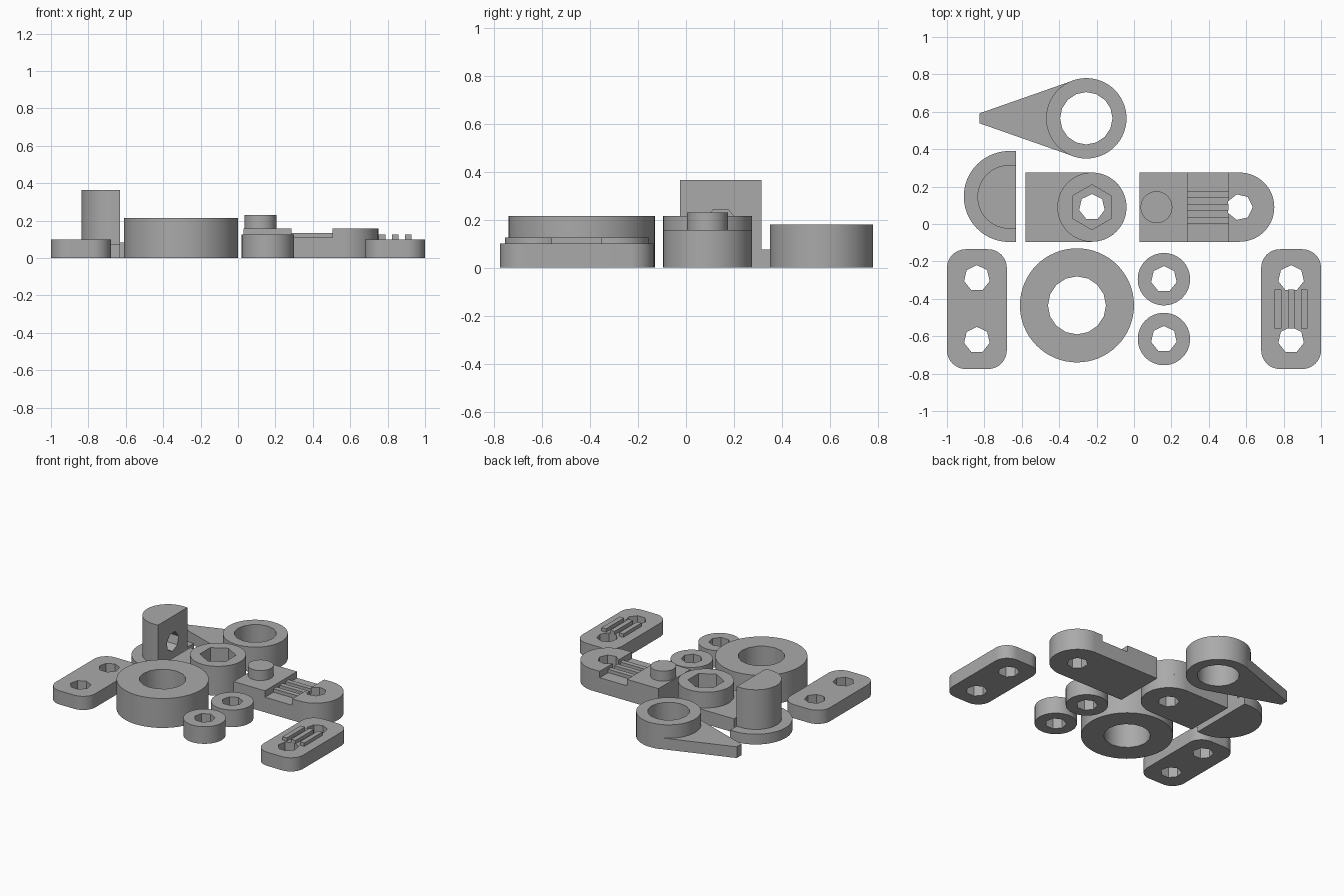
import bpy, bmesh
from math import sin, cos, pi, radians

if "Cube" in bpy.data.objects:
    bpy.data.objects.remove(bpy.data.objects["Cube"])

grey = bpy.data.materials.new("plain_grey")
grey.use_nodes = True
grey.diffuse_color = (0.4, 0.4, 0.4, 1)
grey.node_tree.nodes["Principled BSDF"].inputs["Base Color"].default_value = (0.4, 0.4, 0.4, 1)


# Outline helpers
def arc(x, y, r, start, end, steps):
    angles = [radians(start + (end - start) * i / steps) for i in range(steps + 1)]
    return [(x + r * cos(a), y + r * sin(a)) for a in angles]


def ngon(x, y, r, sides=64, start=90):
    return arc(x, y, r, start, start + 360, sides)[:-1]


def rect(x0, x1, y0, y1):
    return [(x0, y0), (x1, y0), (x1, y1), (x0, y1)]


def rounded_rect(x0, x1, y0, y1, r):
    return (arc(x1 - r, y1 - r, r, 0, 90, 12) + arc(x0 + r, y1 - r, r, 90, 180, 12)
            + arc(x0 + r, y0 + r, r, 180, 270, 12) + arc(x1 - r, y0 + r, r, 270, 360, 12))


def tongue(x_flat, x, y, r):
    """Bar with a flat end and a half-round end."""
    side = 1 if x > x_flat else -1
    a = -90 if side > 0 else 90
    return [(x_flat, y + side * r), (x_flat, y - side * r)] + arc(x, y, r, a, a + 180, 40)


def finish(ob):
    bpy.ops.object.select_all(action='DESELECT')
    ob.select_set(True)
    bpy.context.view_layer.objects.active = ob
    bpy.ops.object.shade_smooth_by_angle(angle=radians(30))


def slab(name, z0, z1, outline, *holes):
    """Extrude an outline, leaving the inner loops open."""
    curve = bpy.data.curves.new(name, 'CURVE')
    curve.dimensions = '2D'
    curve.fill_mode = 'BOTH'
    curve.extrude = (z1 - z0) / 2
    for loop in (outline, *holes):
        spline = curve.splines.new('POLY')
        spline.points.add(len(loop) - 1)
        for point, (x, y) in zip(spline.points, loop):
            point.co = (x, y, 0, 1)
        spline.use_cyclic_u = True
    ob = bpy.data.objects.new(name, curve)
    bpy.context.collection.objects.link(ob)
    ob.location.z = (z0 + z1) / 2
    bpy.ops.object.select_all(action='DESELECT')
    ob.select_set(True)
    bpy.context.view_layer.objects.active = ob
    bpy.ops.object.convert(target='MESH')
    ob = bpy.context.object
    bm = bmesh.new()
    bm.from_mesh(ob.data)
    bmesh.ops.remove_doubles(bm, verts=bm.verts, dist=0.0001)
    bmesh.ops.recalc_face_normals(bm, faces=bm.faces)
    bm.to_mesh(ob.data)
    bm.free()
    ob.data.materials.clear()
    ob.data.materials.append(grey)
    finish(ob)
    return ob


def cut(ob, cutter):
    mod = ob.modifiers.new("cut", 'BOOLEAN')
    mod.operation = 'DIFFERENCE'
    mod.solver = 'EXACT'
    mod.object = cutter
    bpy.context.view_layer.update()
    bpy.context.view_layer.objects.active = ob
    bpy.ops.object.modifier_apply(modifier=mod.name)
    bpy.data.objects.remove(cutter)
    finish(ob)


HOLE = 0.07        # bolt hole radius, seven sided
RIB_STEP = 0.07
RIB_HALF = 0.0175

# Two drilled end plates
for name, x in (("plain_plate", -0.84), ("ribbed_plate", 0.84)):
    slab(name, 0, 0.1, rounded_rect(x - 0.16, x + 0.16, -0.775, -0.135, 0.1),
         ngon(x, -0.29, HOLE, 7), ngon(x, -0.62, HOLE, 7))

# Grip ribs on the plate and in the bar recess
for i in (-1, 0, 1):
    x = 0.84 + i * RIB_STEP
    slab("plate_rib", 0.1, 0.125, rect(x - RIB_HALF, x + RIB_HALF, -0.56, -0.35))
    y = 0.09 + i * RIB_STEP
    slab("bar_rib", 0.11, 0.135, rect(0.285, 0.505, y - RIB_HALF, y + RIB_HALF))

# Large ring and two small spacers
slab("large_ring", 0, 0.215, ngon(-0.305, -0.435, 0.305), ngon(-0.305, -0.435, 0.155, 16))
for y in (-0.295, -0.615):
    slab("spacer", 0, 0.125, ngon(0.16, y, 0.14), ngon(0.16, y, HOLE, 7))

# Half-round stand with a blind hole in its flat face
slab("stand_base", 0, 0.075, tongue(-0.63, -0.667, 0.147, 0.243))
post = slab("stand_post", 0.075, 0.365, tongue(-0.63, -0.667, 0.145, 0.17))
drill = slab("drill", -0.1, 0.1, ngon(0, 0, HOLE, 7, 0))
drill.location = (-0.63, 0.145, 0.18)
drill.rotation_euler.y = pi / 2
cut(post, drill)

# Pointer: ring with a lower tapering tail
cx, cy, r = -0.255, 0.565, 0.215
slab("pointer_ring", 0, 0.18, ngon(cx, cy, r), ngon(cx, cy, 0.14, 16))
slab("pointer_tail", 0, 0.082, [(-0.825, cy + 0.027), (-0.825, cy - 0.027)]
     + arc(cx, cy, r - 0.001, 251, 109, 24))

# Bar with a raised hexagonal nut pocket
slab("nut_bar", 0, 0.1, tongue(-0.58, -0.225, 0.09, 0.185), ngon(-0.225, 0.09, HOLE, 7))
slab("nut_collar", 0.1, 0.215, ngon(-0.225, 0.09, 0.185), ngon(-0.225, 0.09, 0.12, 6))

# Notched bar with a peg
bar = slab("notched_bar", 0, 0.157, tongue(0.03, 0.565, 0.09, 0.185),
           ngon(0.565, 0.09, HOLE, 7, 0))
cut(bar, slab("notch", 0.11, 0.3, rect(0.285, 0.505, -0.3, 0.5)))
slab("peg", 0.157, 0.23, ngon(0.12, 0.09, 0.085, 48))
